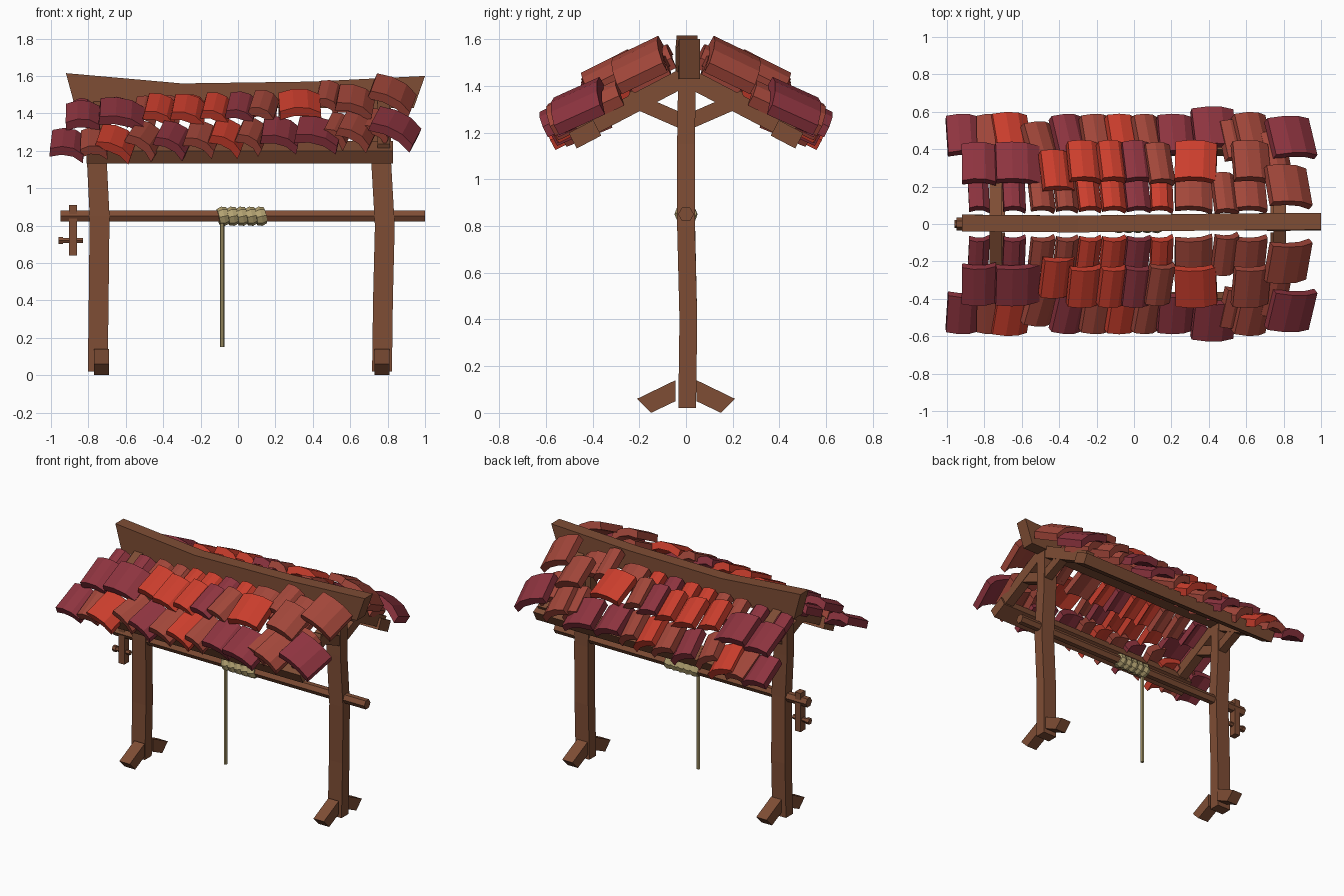
import bpy, bmesh, math, random
from mathutils import Matrix, Vector

random.seed(4)
if "Cube" in bpy.data.objects:
    bpy.data.objects.remove(bpy.data.objects["Cube"], do_unlink=True)


def material(name, rgb):
    m = bpy.data.materials.new(name)
    m.use_nodes = True
    m.diffuse_color = (*rgb, 1)
    bsdf = next(n for n in m.node_tree.nodes if n.type == 'BSDF_PRINCIPLED')
    bsdf.inputs["Base Color"].default_value = (*rgb, 1)
    return m


wood = material("brown wood", (.21, .074, .035))
rope_tan = material("tan rope", (.46, .37, .17))
plum = material("plum tile", (.27, .034, .05))
red = material("red tile", (.60, .048, .026))
brick = material("brick tile", (.36, .062, .042))
TILE_MATS = [plum, red, brick]
P, R, B = range(3)


def add_loft(bm, rings, mat_index=0):
    """Skin a run of equal closed rings and cap both ends."""
    loops = [[bm.verts.new(p) for p in ring] for ring in rings]
    n = len(loops[0])
    faces = [bm.faces.new((loops[0][::-1])), bm.faces.new(loops[-1])]
    for a, b in zip(loops, loops[1:]):
        for i in range(n):
            j = (i + 1) % n
            faces.append(bm.faces.new((a[i], a[j], b[j], b[i])))
    for f in faces:
        f.material_index = mat_index


def finish(name, bm, mats, mirror=False):
    bmesh.ops.recalc_face_normals(bm, faces=bm.faces)
    mesh = bpy.data.meshes.new(name)
    bm.to_mesh(mesh)
    bm.free()
    for m in mats:
        mesh.materials.append(m)
    ob = bpy.data.objects.new(name, mesh)
    bpy.context.collection.objects.link(ob)
    if mirror:
        mod = ob.modifiers.new("front_to_back", 'MIRROR')
        mod.use_axis = (False, True, False)


def loft(name, rings, mat=wood, mirror=False):
    bm = bmesh.new()
    add_loft(bm, rings)
    finish(name, bm, [mat], mirror)


def profile_x(name, pts, x, half, mirror=True):
    """Extrude a (y, z) outline along x."""
    loft(name, [[(x + s * half, y, z) for y, z in pts] for s in (-1, 1)],
         mirror=mirror)


def plank(name, a, b, thick, x, half):
    """Straight timber between two (y, z) points."""
    a, b = Vector(a), Vector(b)
    d = (b - a).normalized() * thick / 2
    n = Vector((-d.y, d.x))
    profile_x(name, [a + n, b + n, b - n, a - n], x, half)


def rod(name, a, b, radius, sides, mat=wood):
    a, b = Vector(a), Vector(b)
    q = (b - a).to_track_quat('Z', 'Y')
    ring = [q @ Vector((radius * math.cos(t), radius * math.sin(t), 0))
            for t in (math.tau * i / sides for i in range(sides))]
    loft(name, [[c + v for v in ring] for c in (a, b)], mat)


# Crooked posts, with feet, rafters and braces on each
SECTION = [(-1, -1), (1, -1), (1, 1), (-1, 1)]
POSTS = {
    "right": [(-.75, .005, .02), (-.745, .01, .4), (-.74, 0, .85),
              (-.755, 0, 1.15), (-.755, .005, 1.5)],
    "left": [(.77, .005, .02), (.775, .01, .4), (.785, 0, .8),
             (.765, 0, 1.15), (.765, .005, 1.5)],
}
for side, path in POSTS.items():
    loft(side + "_post", [[(x + .053 * u, y + .038 * v, z) for u, v in SECTION]
                          for x, y, z in path])
    x = path[0][0]
    profile_x(side + "_feet", [(-.045, .14), (-.21, .06), (-.15, 0), (-.045, .05)],
              x + (.02 if x < 0 else 0), .04)
    xr = path[-1][0] + .015
    plank(side + "_rafters", (-.02, 1.43), (-.46, 1.2), .08, xr, .033)
    plank(side + "_braces", (-.02, 1.25), (-.25, 1.35), .065, xr, .03)

# Eave beams
plank("eave_beams", (-.38, 1.22), (-.485, 1.165), .075, .01, .82)

# Sagging ridge beam: (top x, bottom x, y, top z)
RIDGE = [(-.92, -.87, .005, 1.615), (-.3, -.3, 0, 1.56),
         (.4, .4, .01, 1.57), (1, .94, .015, 1.6)]
loft("ridge_beam", [[(b, y - .045, 1.43), (b, y + .045, 1.43),
                     (t, y + .045, z), (t, y - .045, z)] for t, b, y, z in RIDGE])


# Roof tiles: (centre x, width, roll in degrees, colour, extra y)
def tile_row(name, row, y, z, rise, length=.22):
    bm = bmesh.new()
    for x, w, roll, col, dy in row:
        m = (Matrix.Translation((x, -y - dy, z + rise * x - dy * .2))
             @ Matrix.Rotation(math.radians(roll), 4, 'Y')
             @ Matrix.Rotation(math.radians(27), 4, 'X')
             @ Matrix.Rotation(random.uniform(-.05, .05), 4, 'Z'))
        arch = [(-.5, -.008), (-.15, .01), (.2, .004), (.5, -.03)]
        outline = ([(u * w, h - .025) for u, h in arch]
                   + [(u * w, h + .025) for u, h in reversed(arch)])
        add_loft(bm, [[m @ Vector((u, v * length / 2, h)) for u, h in outline]
                      for v in (-1, 1)], col)
    finish(name, bm, TILE_MATS, mirror=True)


tile_row("lower_tiles", [
    (-.91, .18, 4, P, 0), (-.77, .14, -4, B, 0), (-.65, .2, 18, R, .01),
    (-.49, .18, 30, B, -.04), (-.34, .18, 22, P, 0), (-.19, .17, 18, B, 0),
    (-.05, .18, 24, R, 0), (.08, .15, 26, B, 0), (.23, .2, 12, P, 0),
    (.43, .23, 10, P, .04), (.54, .14, 26, B, -.03), (.64, .19, 24, B, .01),
    (.76, .14, 20, B, -.09), (.845, .25, 23, P, -.01)], .475, 1.285, .05)
tile_row("middle_tiles", [
    (-.83, .18, -3, P, 0), (-.62, .24, 9, P, 0), (-.41, .17, 18, R, -.04),
    (-.26, .18, 15, R, .01), (-.11, .15, 18, R, .01), (.02, .15, 10, P, .01),
    (.14, .14, 16, B, 0), (.33, .22, -3, R, .01), (.49, .13, 17, B, -.16),
    (.63, .2, 15, B, .01), (.83, .24, 25, B, -.12)], .325, 1.435, .055)
tile_row("upper_tiles", [
    (-.83, .11, 0, P, 0), (-.64, .12, 6, P, 0), (-.49, .13, 15, B, 0),
    (-.36, .12, 12, B, 0), (-.24, .12, 10, R, 0), (-.11, .13, 12, R, 0),
    (.02, .13, 8, P, 0), (.15, .12, 10, R, 0), (.32, .2, 5, B, 0),
    (.62, .18, 12, B, 0)], .16, 1.435, .03, .18)

# Windlass axle with crank and handle
rod("axle", (-.95, 0, .85), (1, 0, .85), .034, 6)
profile_x("crank_arm", [(-.027, .64), (.027, .64), (.027, .91), (-.027, .91)],
          -.882, .022, mirror=False)
rod("crank_handle", (-.95, 0, .72), (-.83, 0, .72), .016, 6)
rod("handle_knob", (-.96, 0, .72), (-.935, 0, .72), .022, 6)

# Rope wound on the axle and hanging down
for i in range(5):
    bpy.ops.mesh.primitive_torus_add(
        major_segments=8, minor_segments=6, major_radius=.034, minor_radius=.016,
        location=(-.08 + i * .05, 0, .85),
        rotation=(0, math.radians(78), math.radians(8)))
    coil = bpy.context.object
    coil.name = "rope_coil"
    coil.scale = (1.05, 1, 1.9)
    coil.data.materials.append(rope_tan)
rod("hanging_rope", (-.085, -.015, .15), (-.085, -.015, .84), .012, 6, rope_tan)
